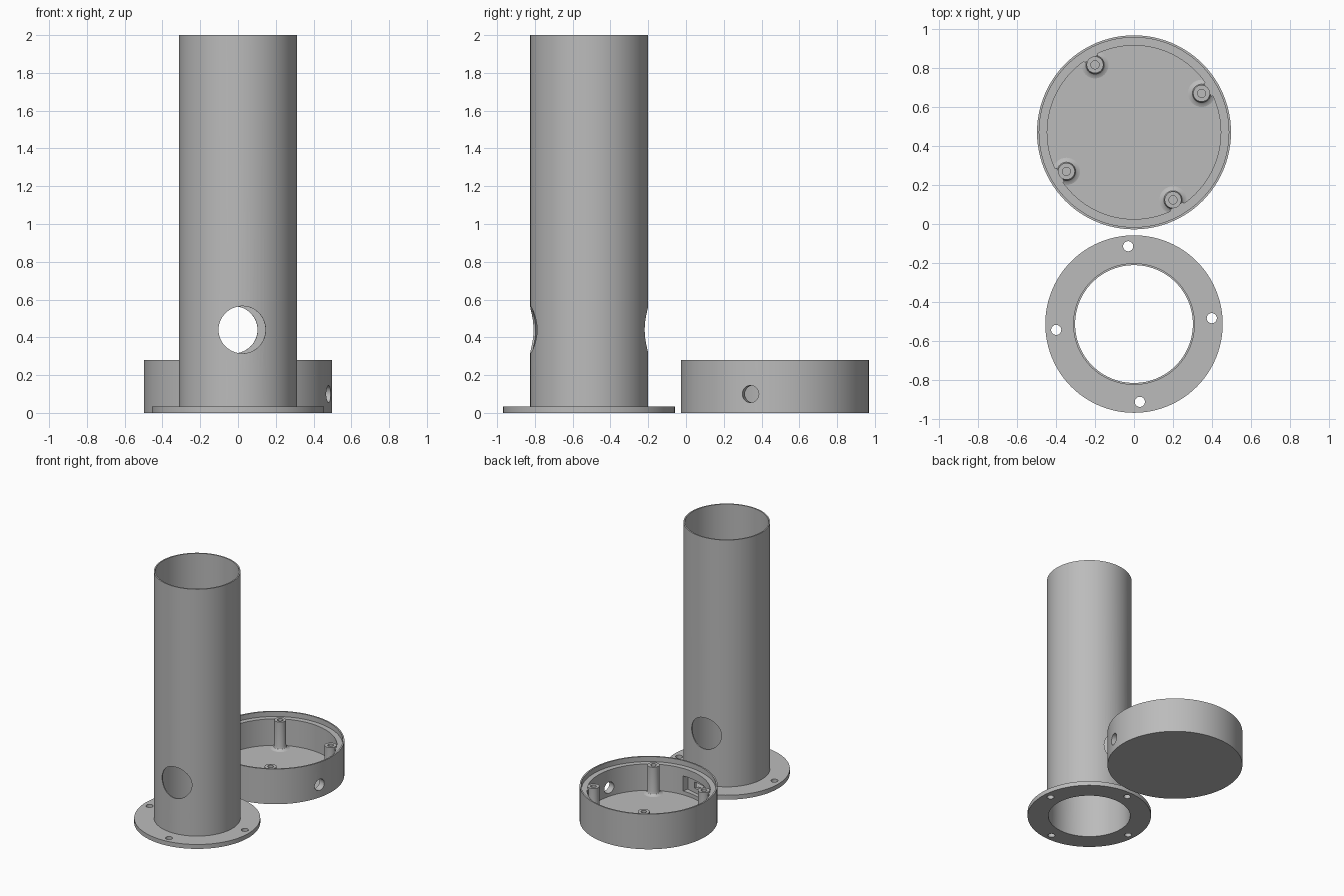
import bpy, bmesh, math
from mathutils import Matrix, Vector

if "Cube" in bpy.data.objects:
    bpy.data.objects.remove(bpy.data.objects["Cube"])

grey = bpy.data.materials.new("plain_grey")
grey.diffuse_color = (0.5, 0.5, 0.5, 1)
grey.use_nodes = True
grey.node_tree.nodes["Principled BSDF"].inputs["Base Color"].default_value = grey.diffuse_color

TUBE_Y, CAP_Y = -0.513, 0.47
TWIST = math.radians(4.3)


def finish(name, bm):
    """Turn a bmesh into a named grey object."""
    bmesh.ops.recalc_face_normals(bm, faces=bm.faces)
    me = bpy.data.meshes.new(name)
    bm.to_mesh(me)
    bm.free()
    me.materials.append(grey)
    ob = bpy.data.objects.new(name, me)
    bpy.context.collection.objects.link(ob)
    return ob


def lathe(name, profile, x, y, segs):
    """Revolve a closed (radius, z) profile round a vertical axis."""
    bm = bmesh.new()
    vs = [bm.verts.new((r, 0, z)) for r, z in profile]
    es = [bm.edges.new((vs[i], vs[(i + 1) % len(vs)])) for i in range(len(vs))
          if profile[i][0] + profile[(i + 1) % len(vs)][0] > 0]
    bmesh.ops.spin(bm, geom=vs + es, cent=(0, 0, 0), axis=(0, 0, 1),
                   angle=math.tau, steps=segs, use_merge=False)
    bmesh.ops.remove_doubles(bm, verts=bm.verts, dist=1e-5)
    bmesh.ops.translate(bm, verts=bm.verts, vec=(x, y, 0))
    return finish(name, bm)


def rod(name, centre, axis, radius, length, segs=48):
    """Round cutter along an axis."""
    bm = bmesh.new()
    rot = Vector(axis).to_track_quat('Z', 'Y').to_matrix().to_4x4()
    bmesh.ops.create_cone(bm, cap_ends=True, segments=segs, radius1=radius,
                          radius2=radius, depth=length,
                          matrix=Matrix.Translation(centre) @ rot)
    return finish(name, bm)


def block(name, centre, angle, size):
    """Box turned so that its local x points outward along the angle."""
    bm = bmesh.new()
    bmesh.ops.create_cube(bm, size=1, matrix=Matrix.Translation(centre)
                          @ Matrix.Rotation(angle, 4, 'Z') @ Matrix.Diagonal((*size, 1)))
    return finish(name, bm)


def cut(ob, cutters):
    for c in cutters:
        m = ob.modifiers.new("cut", 'BOOLEAN')
        m.object, m.operation, m.solver = c, 'DIFFERENCE', 'EXACT'
        bpy.context.view_layer.objects.active = ob
        bpy.ops.object.modifier_apply(modifier=m.name)
        bpy.data.objects.remove(c)


def smooth(ob):
    bpy.ops.object.select_all(action='DESELECT')
    ob.select_set(True)
    bpy.context.view_layer.objects.active = ob
    bpy.ops.object.shade_smooth_by_angle(angle=math.radians(30))


def polar(r, a, y0, z):
    return (r * math.cos(a), y0 + r * math.sin(a), z)


# Flanged tube with a cross hole and four screw holes
tube = lathe("flanged_tube", [(0.302, 0), (0.455, 0), (0.455, 0.035), (0.312, 0.035),
                              (0.312, 2), (0.302, 2)], 0, TUBE_Y, 96)
cross = TWIST - math.pi / 2
cutters = [rod("cross_hole", (0, TUBE_Y, 0.44), (math.cos(cross), math.sin(cross), 0),
               0.125, 1, 64)]
for i in range(4):
    a = TWIST + i * math.pi / 2
    cutters.append(rod("screw_hole", polar(0.4, a, TUBE_Y, 0.02), (0, 0, 1), 0.026, 0.2, 32))
cut(tube, cutters)
smooth(tube)

# Round base cup with a stepped rim
cup = lathe("base_cup", [(0, 0), (0.4975, 0), (0.4975, 0.28), (0.486, 0.28), (0.486, 0.24),
                         (0.445, 0.24), (0.445, 0.03), (0, 0.03)], 0, CAP_Y, 96)
# Cable hole on one side, socket pocket and slot on the next
ha, sa = math.radians(-15), math.radians(255)
cut(cup, [rod("cable_hole", polar(0.47, ha, CAP_Y, 0.1), (math.cos(ha), math.sin(ha), 0),
              0.045, 0.2),
          block("socket_pocket", polar(0.425, sa, CAP_Y, 0.12), sa, (0.1, 0.25, 0.12)),
          block("socket_slot", polar(0.47, sa, CAP_Y, 0.12), sa, (0.2, 0.1, 0.05))])
smooth(cup)

# Screw posts with flared feet, each joined to the wall by a short web
for i in range(4):
    a = math.radians(30 + 90 * i)
    x, y, _ = polar(0.4, a, CAP_Y, 0)
    post = lathe("screw_post", [(0, 0.1), (0.021, 0.1), (0.021, 0.255), (0.043, 0.255),
                                (0.043, 0.06), (0.047, 0.043), (0.056, 0.034),
                                (0.07, 0.03), (0.07, 0.02), (0, 0.02)], x, y, 32)
    smooth(post)
    block("post_web", polar(0.446, a, CAP_Y, 0.13), a, (0.022, 0.08, 0.22))
